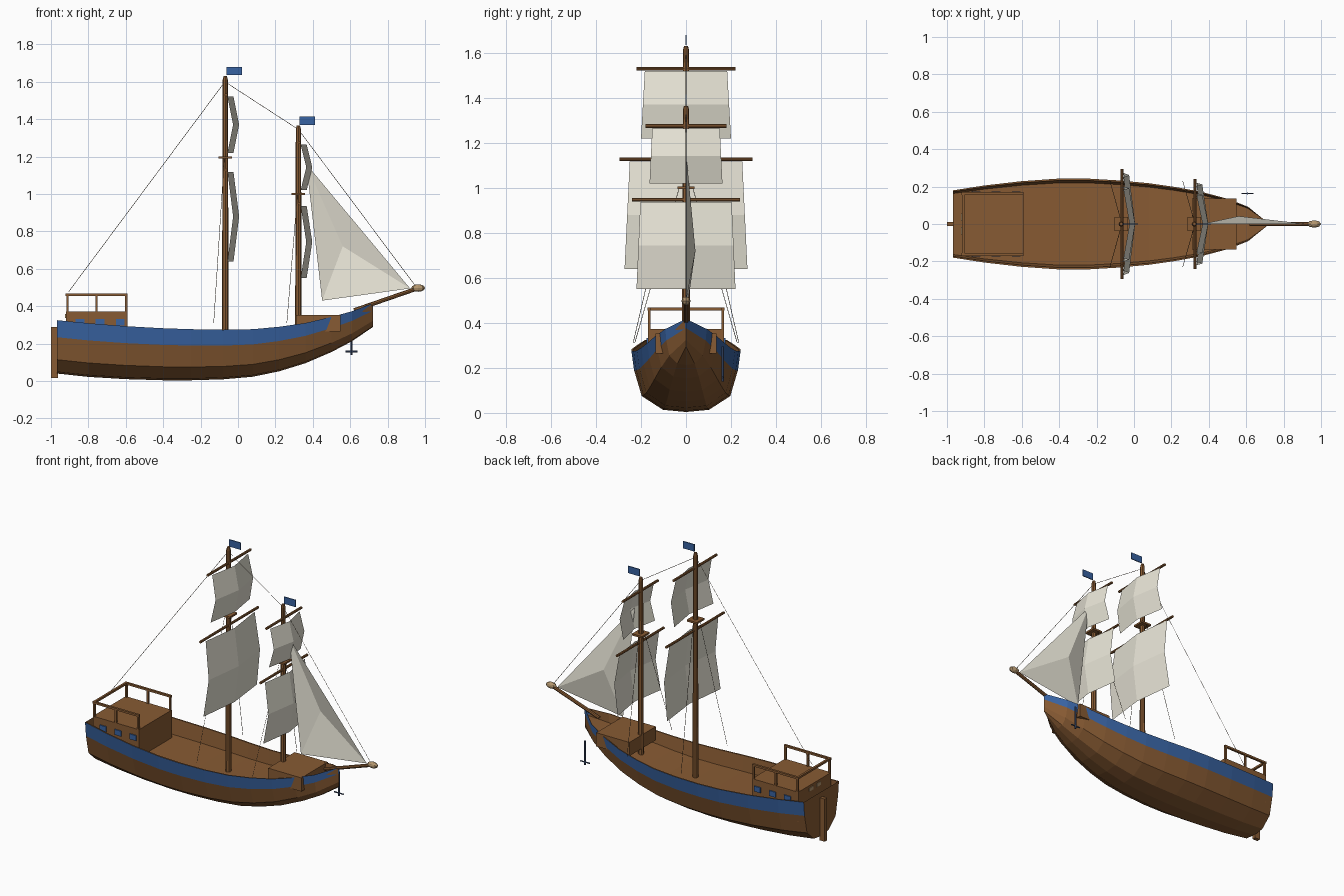
import bpy, bmesh
from mathutils import Vector

if "Cube" in bpy.data.objects:
    bpy.data.objects.remove(bpy.data.objects["Cube"])

def mat(name, r, g, b):
    m = bpy.data.materials.new(name)
    m.diffuse_color = (r, g, b, 1)
    m.use_nodes = True
    m.node_tree.nodes["Principled BSDF"].inputs["Base Color"].default_value = m.diffuse_color
    return m

WOOD = mat("brown wood", .245, .104, .033)
BLUE = mat("blue paint", .04, .125, .36)
NAVY = mat("navy iron", .045, .075, .16)
SAIL = mat("cream canvas", .81, .785, .68)
ROPE = mat("dark rope", .09, .065, .04)
TAN = mat("pale wood", .46, .31, .16)

def finish(name, bm, *mats):
    bmesh.ops.remove_doubles(bm, verts=bm.verts, dist=1e-5)
    me = bpy.data.meshes.new(name)
    bm.to_mesh(me)
    bm.free()
    for m in mats:
        me.materials.append(m)
    ob = bpy.data.objects.new(name, me)
    bpy.context.collection.objects.link(ob)
    return ob

def box(name, lo, hi, m):
    bm = bmesh.new()
    lo, hi = Vector(lo), Vector(hi)
    bmesh.ops.create_cube(bm, size=1)
    for v in bm.verts:
        v.co = (lo + hi) / 2 + v.co * (hi - lo)
    return finish(name, bm, m)

def rod(name, a, b, r, m, sides=8, r2=None):
    a, b = Vector(a), Vector(b)
    d = b - a
    bm = bmesh.new()
    bmesh.ops.create_cone(bm, cap_ends=True, segments=sides, radius1=r,
                          radius2=r if r2 is None else r2, depth=d.length)
    rot = d.to_track_quat('Z', 'Y')
    for v in bm.verts:
        v.co = rot @ v.co + (a + b) / 2
    return finish(name, bm, m)

# Hull: stations of x, half width, keel height, rail height
stations = [(-.967, .18, .04, .325), (-.8, .206, .022, .309), (-.6, .229, .01, .293),
            (-.4, .243, .004, .282), (-.25, .243, .004, .277), (-.08, .233, .009, .274),
            (.08, .218, .023, .277), (.22, .198, .052, .29), (.36, .172, .095, .31),
            (.5, .135, .155, .343), (.61, .092, .213, .373), (.723, .001, .29, .417)]
# Section: width fraction, height fraction, then material of the strip up to the next point
section = [(0, 0, 0), (.42, .035, 0), (.81, .26, 0), (.95, .68, 1), (1, 1, 0),
           (.96, 1, 0), (.905, .65, 0), (0, .65, 0)]
bm = bmesh.new()
for side in (1, -1):
    rings = [[bm.verts.new((x, side * w * fw, k + (s - k) * fh)) for fw, fh, _ in section]
             for x, w, k, s in stations]
    for a, b in zip(rings, rings[1:]):
        for i in range(len(section) - 1):
            q = [a[i], b[i], b[i + 1], a[i + 1]]
            f = bm.faces.new(q if side < 0 else q[::-1])
            f.material_index = section[i][2]
    # half of the flat stern
    top = bm.verts.new((-.967, 0, .325))
    q = rings[0][:5] + [top]
    bm.faces.new(q if side > 0 else q[::-1])
finish("hull", bm, WOOD, BLUE)

box("rudder", (-1, -.012, .015), (-.963, .012, .29), WOOD)
box("foredeck", (.31, -.135, .265), (.547, .135, .353), WOOD)

# Stern cabin with windows and railing
box("stern_cabin", (-.92, -.168, .18), (-.59, .168, .373), WOOD)
for s in (1, -1):
    for x in (-.845, -.738, -.63):
        box("cabin_window", (x - .023, s * .171 - .004, .298), (x + .023, s * .171 + .004, .332), BLUE)
    box("stern_window", (-.924, s * .037 - .02, .336), (-.917, s * .037 + .02, .358), TAN)
    for x in (-.912, -.757, -.598):
        box("rail_post", (x - .006, s * .163 - .006, .37), (x + .006, s * .163 + .006, .46), WOOD)
    box("side_rail", (-.922, s * .163 - .007, .455), (-.59, s * .163 + .007, .468), WOOD)
box("stern_rail", (-.92, -.16, .455), (-.906, .16, .468), WOOD)

# Bowsprit with tip
rod("bowsprit", (.62, 0, .378), (.965, 0, .497), .011, WOOD)
bm = bmesh.new()
bmesh.ops.create_uvsphere(bm, u_segments=8, v_segments=6, radius=1)
for v in bm.verts:
    v.co = Vector((.963 + v.co.x * .037, v.co.y * .02, .497 + v.co.z * .02))
finish("bowsprit_tip", bm, TAN)

def square_sail(x, top, bottom, w_top, w_bottom):
    bm = bmesh.new()
    grid = [[bm.verts.new((x + .03 * (i == 1) + .032 * (j == 0),
                           j * (w_top + (w_bottom - w_top) * i / 2),
                           top + (bottom - top) * i / 2))
             for j in (-1, 0, 1)] for i in range(3)]
    for i in range(2):
        for j in range(2):
            bm.faces.new((grid[i][j], grid[i + 1][j], grid[i + 1][j + 1], grid[i][j + 1]))
    finish("square_sail", bm, SAIL)

# Masts: x, foot, top, platform height, sails (yard z, yard half length, bottom z, widths)
masts = [(-.068, .15, 1.63, 1.195, [(1.128, .295, .64, .25, .273), (1.53, .22, 1.22, .183, .2)]),
         (.323, .2, 1.365, 1.0, [(.947, .24, .55, .203, .22), (1.275, .18, 1.02, .15, .162)])]
for x, foot, top, nest, sails in masts:
    rod("mast", (x, 0, foot), (x, 0, top - .02), .018, WOOD, 8, .014)
    rod("mast_cap", (x, 0, top - .02), (x, 0, top), .014, WOOD, 8, .009)
    box("platform", (x - .036, -.038, nest - .006), (x + .036, .038, nest + .006), WOOD)
    for z, half, bottom, wt, wb in sails:
        rod("yard", (x + .004, -half, z), (x + .004, half, z), .008, WOOD)
        square_sail(x + .012, z - .01, bottom, wt, wb)
    box("flag", (x + .007, -.003, top + .005), (x + .089, .003, top + .05), BLUE)
    for s in (1, -1):
        rod("shroud", (x - .005, s * .03, nest), (x - .062, s * (.235 if x < 0 else .228), .31),
            .0013, ROPE, 4)

# Stays between the masts, stern and bowsprit
for a, b in (((-.07, 0, 1.6), (-.905, 0, .478)), ((-.07, 0, 1.6), (.323, 0, 1.345)),
             ((.323, 0, 1.345), (.955, 0, .5))):
    rod("stay", a, b, .0013, ROPE, 4)

# Triangular jib with one bulging point
bm = bmesh.new()
ring = [bm.verts.new(p) for p in ((.365, 0, 1.16), (.45, 0, .43), (.92, 0, .495))]
mid = bm.verts.new((.56, .042, .72))
for i in range(3):
    bm.faces.new((ring[i], ring[(i + 1) % 3], mid))
finish("jib", bm, SAIL)

# Anchor on one side of the bow
rod("anchor_shank", (.607, .163, .14), (.607, .163, .295), .0055, NAVY, 6)
rod("anchor_bar", (.575, .163, .158), (.639, .163, .158), .0045, NAVY, 6)
